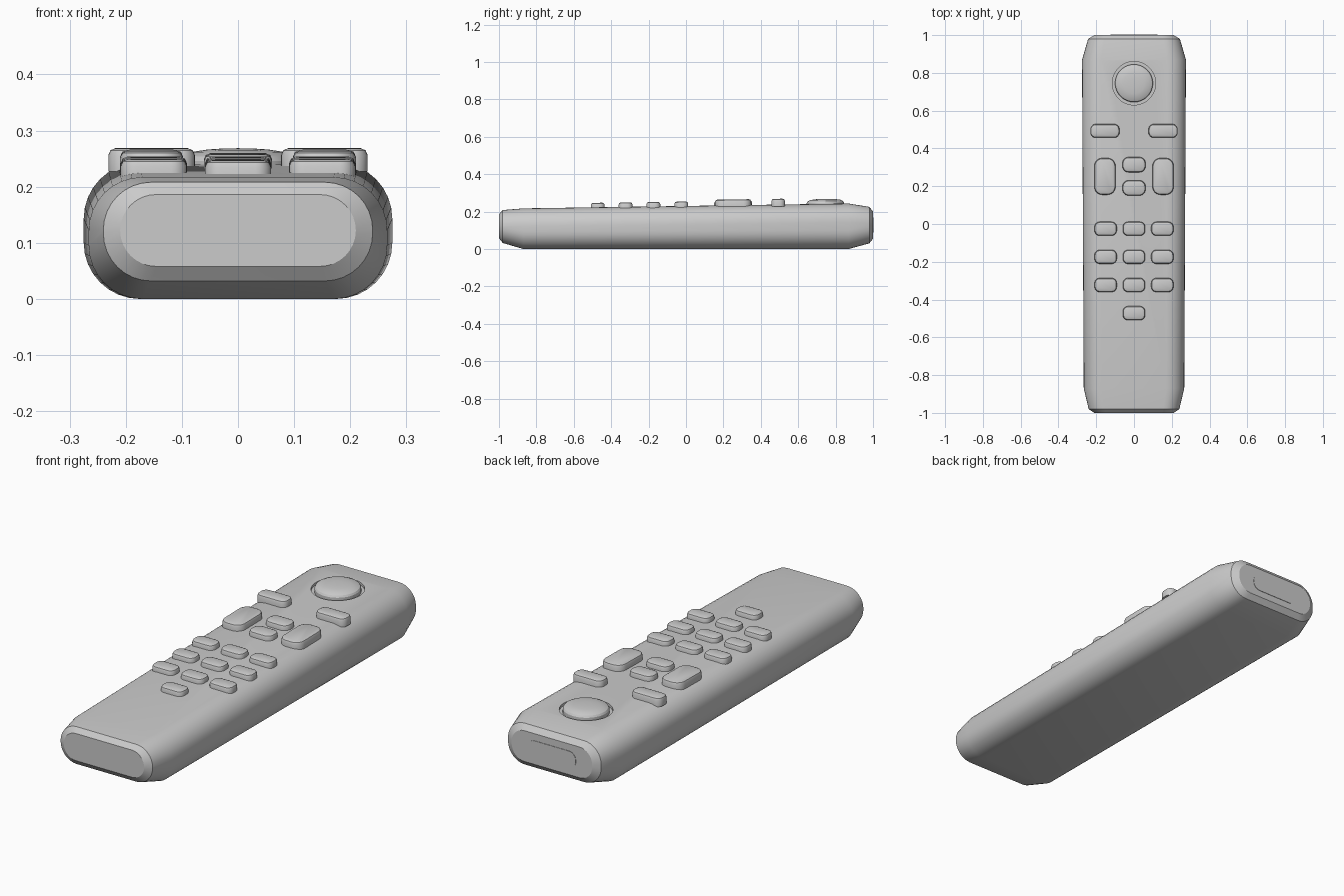
import bpy, bmesh, math
from mathutils import Matrix, Vector

if "Cube" in bpy.data.objects:
    bpy.data.objects.remove(bpy.data.objects["Cube"], do_unlink=True)

grey = bpy.data.materials.new("light_grey_plastic")
grey.use_nodes = True
grey.diffuse_color = (0.6, 0.6, 0.6, 1)
grey.node_tree.nodes["Principled BSDF"].inputs["Base Color"].default_value = (0.6, 0.6, 0.6, 1)


def rounded_rect(hw, hh, r, seg):
    """Outline of a rounded rectangle, counter-clockwise."""
    pts = []
    for k, (sx, sy) in enumerate([(1, 1), (-1, 1), (-1, -1), (1, -1)]):
        for i in range(seg + 1):
            a = (k + i / seg) * math.pi / 2
            pts.append((sx * (hw - r) + r * math.cos(a), sy * (hh - r) + r * math.sin(a)))
    return pts


def loft(name, rings, seg=6, matrix=None):
    """Skin rings of (half width, half height, radius, level, offset) and cap both ends."""
    bm = bmesh.new()
    loops = []
    for hw, hh, r, level, offset in rings:
        loops.append([bm.verts.new((u, v + offset, level))
                      for u, v in rounded_rect(hw, hh, r, seg)])
    for a, b in zip(loops, loops[1:]):
        for i in range(len(a)):
            j = (i + 1) % len(a)
            bm.faces.new((a[i], a[j], b[j], b[i]))
    bm.faces.new(loops[0][::-1])
    bm.faces.new(loops[-1])
    bmesh.ops.remove_doubles(bm, verts=bm.verts, dist=1e-5)
    if matrix:
        bmesh.ops.transform(bm, matrix=matrix, verts=bm.verts)
    bmesh.ops.recalc_face_normals(bm, faces=bm.faces)
    me = bpy.data.meshes.new(name)
    bm.to_mesh(me)
    bm.free()
    me.materials.append(grey)
    ob = bpy.data.objects.new(name, me)
    bpy.context.collection.objects.link(ob)
    return ob


def smooth(ob):
    bpy.ops.object.select_all(action='DESELECT')
    ob.select_set(True)
    bpy.context.view_layer.objects.active = ob
    bpy.ops.object.shade_smooth_by_angle(angle=math.radians(30))


# Tapered body, skinned along its length
sections = [(-1, 0.21, 0.058, 0.186, 0.064), (-0.98, 0.24, 0.032, 0.208, 0.085),
            (-0.87, 0.266, 0, 0.217, 0.095), (0.87, 0.275, 0, 0.243, 0.1),
            (0.98, 0.243, 0.03, 0.225, 0.088), (1, 0.21, 0.055, 0.2, 0.066)]
rings = [(hw, (z1 - z0) / 2, r, -y, (z0 + z1) / 2) for y, hw, z0, z1, r in sections]
body = loft("body", rings, 8, Matrix.Rotation(math.pi / 2, 4, 'X'))

# Sloping top face that carries the buttons
SLOPE = 0.026 / 1.74


def on_top(x, y):
    z = 0.23 + SLOPE * y
    return Matrix.Translation((x, y, z)) @ Matrix.Rotation(math.atan(SLOPE), 4, 'X')


# Shallow round well for the power button
well = loft("well_cutter", [(0.115, 0.115, 0.115, -0.012, 0), (0.115, 0.115, 0.115, 0.03, 0)],
            12, on_top(0, 0.745))
cut = body.modifiers.new("well", 'BOOLEAN')
cut.object = well
cut.solver = 'EXACT'
bpy.context.view_layer.objects.active = body
bpy.ops.object.modifier_apply(modifier="well")
bpy.data.objects.remove(well, do_unlink=True)
smooth(body)

# Domed power button
dome = [(r, r, r, h, 0) for r, h in
        [(0.1, -0.014), (0.1, 0.006), (0.095, 0.014), (0.08, 0.021), (0.055, 0.025), (0.025, 0.027)]]
smooth(loft("power_button", dome, 12, on_top(0, 0.745)))


# Rounded keys with softened top edges
def key(name, x, y, hw, hh, r, height):
    b = 0.012
    profile = [(0, -0.01), (0, height - b), (b * 0.3, height - b * 0.3), (b, height)]
    smooth(loft(name, [(hw - d, hh - d, r - d, h, 0) for d, h in profile], 6, on_top(x, y)))


for side, s in (("left", 1), ("right", -1)):
    key(side + "_bar_key", s * 0.154, 0.493, 0.077, 0.036, 0.028, 0.031)
    key(side + "_rocker_key", s * 0.154, 0.252, 0.056, 0.097, 0.042, 0.031)
key("upper_centre_key", 0, 0.314, 0.061, 0.04, 0.032, 0.025)
key("lower_centre_key", 0, 0.191, 0.061, 0.04, 0.032, 0.025)
for row in range(4):
    for col in ((-1, 0, 1) if row < 3 else (0,)):
        key(f"number_key_{row + 1}_{col + 2}", col * 0.15, -0.025 - 0.149 * row,
            0.059, 0.037, 0.028, 0.024)

# Signal window, a thin plate on the back end
plate = Matrix.Translation(Vector((0, 0.998, 0.127))) @ Matrix.Rotation(-math.pi / 2, 4, 'X')
loft("signal_window", [(0.125, 0.04, 0.035, 0, 0), (0.125, 0.04, 0.035, 0.004, 0)], 6, plate)
